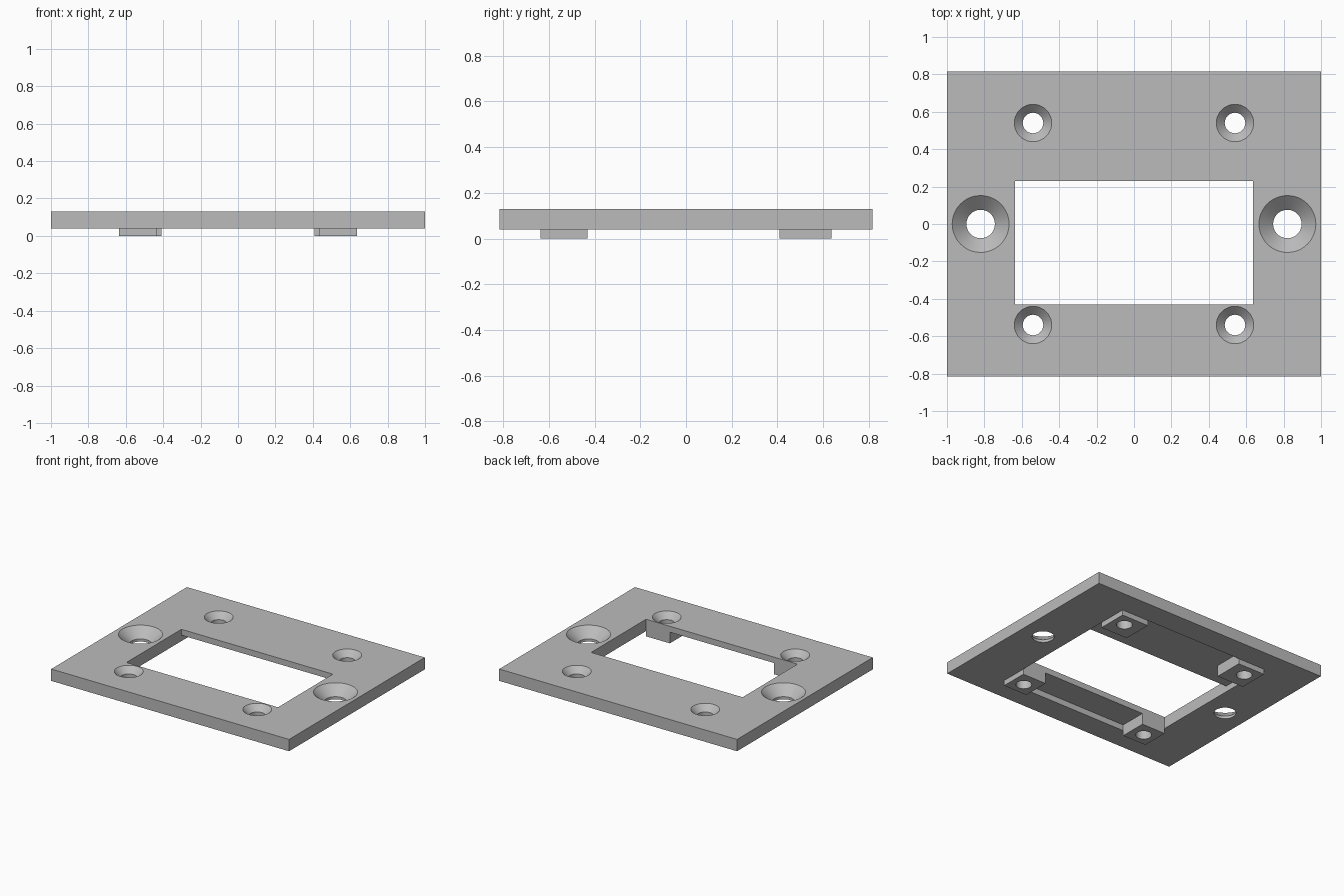
import bpy, bmesh
from mathutils import Matrix

cube = bpy.data.objects.get("Cube")
if cube:
    bpy.data.objects.remove(cube, do_unlink=True)

PLATE_BOTTOM, LIP_BOTTOM, TOP = 0.04, 0.085, 0.13
EPS = 0.05

grey = bpy.data.materials.new("plain_grey")
grey.use_nodes = True
grey.diffuse_color = (0.5, 0.5, 0.5, 1)
grey.node_tree.nodes["Principled BSDF"].inputs["Base Color"].default_value = (0.5, 0.5, 0.5, 1)


def to_object(name, bm):
    mesh = bpy.data.meshes.new(name)
    bmesh.ops.recalc_face_normals(bm, faces=bm.faces)
    bm.to_mesh(mesh)
    bm.free()
    mesh.materials.append(grey)
    obj = bpy.data.objects.new(name, mesh)
    bpy.context.collection.objects.link(obj)
    return obj


def box(name, x0, x1, y0, y1, z0, z1):
    bm = bmesh.new()
    size = Matrix.Diagonal((x1 - x0, y1 - y0, z1 - z0, 1))
    middle = Matrix.Translation(((x0 + x1) / 2, (y0 + y1) / 2, (z0 + z1) / 2))
    bmesh.ops.create_cube(bm, size=1, matrix=middle @ size)
    return to_object(name, bm)


def screw_cutter(name, x, y, r_hole, r_head, depth):
    """Countersunk hole shape, lofted from stacked rings."""
    bm = bmesh.new()
    levels = [(r_hole, -EPS), (r_hole, TOP - depth), (r_head, TOP), (r_head, TOP + EPS)]
    rings = []
    for r, z in levels:
        ring = bmesh.ops.create_circle(bm, segments=48, radius=r,
                                       matrix=Matrix.Translation((x, y, z)))
        rings.append(ring["verts"])
    for low, high in zip(rings, rings[1:]):
        for i in range(len(low)):
            j = (i + 1) % len(low)
            bm.faces.new((low[i], low[j], high[j], high[i]))
    bm.faces.new(rings[0])
    bm.faces.new(rings[-1])
    return to_object(name, bm)


def cut(obj, cutters):
    bpy.context.view_layer.objects.active = obj
    for cutter in cutters:
        mod = obj.modifiers.new("cut", "BOOLEAN")
        mod.operation = "DIFFERENCE"
        mod.solver = "EXACT"
        mod.object = cutter
        bpy.ops.object.modifier_apply(modifier=mod.name)


# Plate, window and the square recess underneath
plate = box("plate", -1, 1, -0.815, 0.815, PLATE_BOTTOM, TOP)
cutters = [
    box("window_cutter", -0.637, 0.637, -0.43, 0.23, -EPS, TOP + EPS),
    box("recess_cutter", -0.637, 0.637, -0.637, 0.637, -EPS, LIP_BOTTOM),
]
posts = []
for side, sx in (("right", -1), ("left", 1)):
    # Large fixing hole at each end
    cutters.append(screw_cutter(side + "_large_cutter", sx * 0.82, 0, 0.076, 0.152, 0.07))
    # Corner posts with small screw holes
    for end, sy, inner_x, inner_y in (("front", -1, 0.437, 0.43), ("back", 1, 0.41, 0.41)):
        name = end + "_" + side
        xs = sorted((sx * inner_x, sx * 0.637))
        ys = sorted((sy * inner_y, sy * 0.637))
        post = box(name + "_post", *xs, *ys, 0, LIP_BOTTOM)
        hole = screw_cutter(name + "_screw_cutter", sx * 0.54, sy * 0.54, 0.055, 0.1, 0.045)
        cut(post, [hole])
        cutters.append(hole)
        posts.append(post)

cut(plate, cutters)
for cutter in cutters:
    bpy.data.objects.remove(cutter, do_unlink=True)

# Smooth hole walls, sharp edges elsewhere
for obj in [plate] + posts:
    bpy.ops.object.select_all(action="DESELECT")
    obj.select_set(True)
    bpy.context.view_layer.objects.active = obj
    bpy.ops.object.shade_smooth_by_angle()
